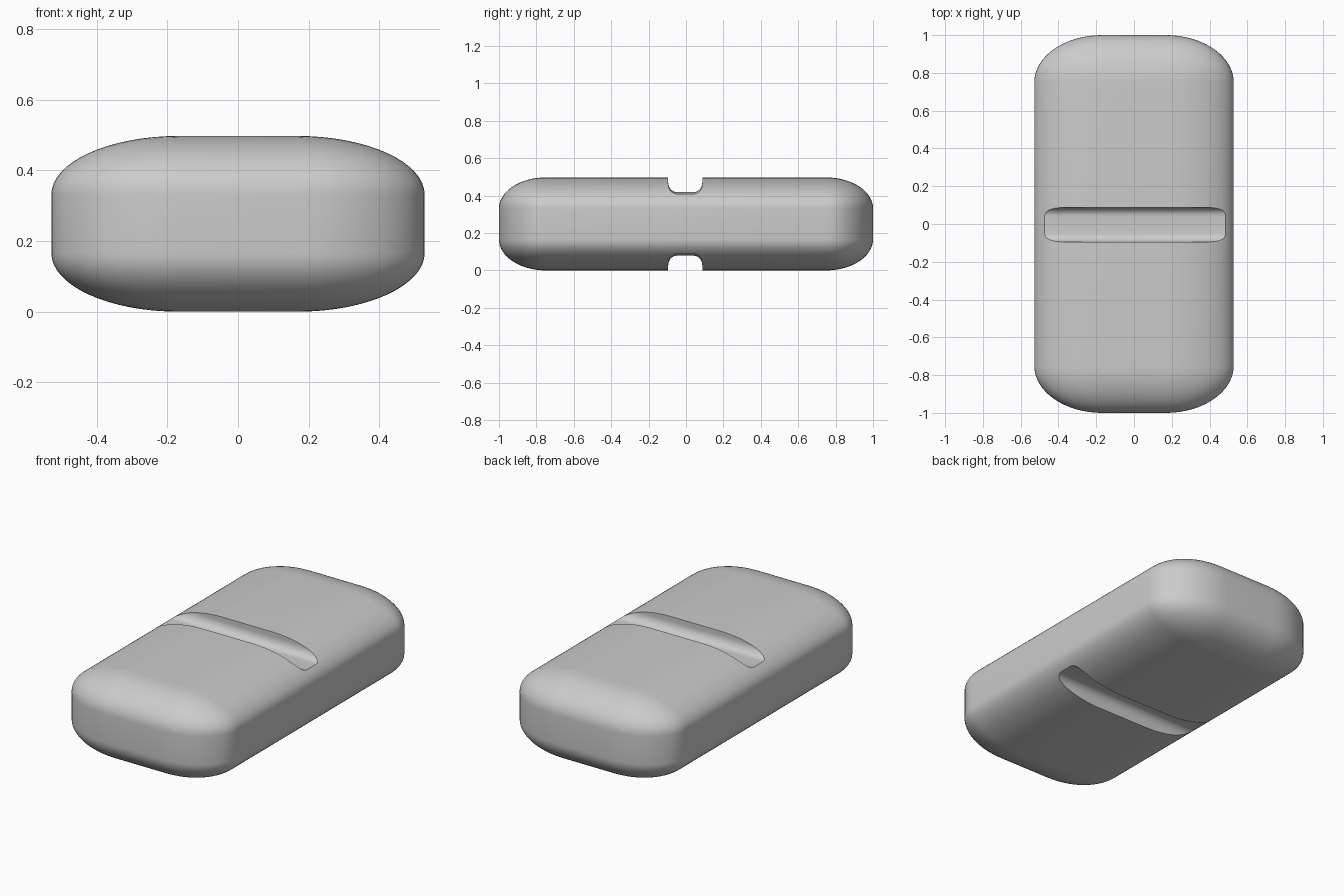
import bpy, bmesh
from math import sin, cos, pi, radians

if "Cube" in bpy.data.objects:
    bpy.data.objects.remove(bpy.data.objects["Cube"])

HEIGHT = 0.497
ROUND = (0.36, 0.25, 0.166)   # elliptical rounding along x, y, z
SIZE = (1.056, 2.0, HEIGHT)


def new_object(name, bm):
    bmesh.ops.recalc_face_normals(bm, faces=bm.faces[:])
    mesh = bpy.data.meshes.new(name)
    bm.to_mesh(mesh)
    bm.free()
    obj = bpy.data.objects.new(name, mesh)
    bpy.context.collection.objects.link(obj)
    return obj


# Body: box with unit-radius bevel, squashed so the rounding becomes elliptical
bm = bmesh.new()
bmesh.ops.create_cube(bm, size=1)
bmesh.ops.scale(bm, vec=[s / r for s, r in zip(SIZE, ROUND)], verts=bm.verts)
bmesh.ops.bevel(bm, geom=bm.edges[:], offset=1, offset_type='OFFSET',
                segments=16, profile=0.5, affect='EDGES', clamp_overlap=False)
bmesh.ops.scale(bm, vec=ROUND, verts=bm.verts)
bmesh.ops.translate(bm, vec=(0, 0, HEIGHT / 2), verts=bm.verts)
body = new_object("tablet_body", bm)


# Score-line cutter: round-bottomed channel along x, slightly tilted floor
def groove_cutter(name, flip):
    half, r_y, r_z, depth, centre = 0.091, 0.045, 0.052, 0.083, -0.004
    n = 8
    corner = [(half - r_y + r_y * cos(a), -depth + r_z - r_z * sin(a))
              for a in (pi / 2 * i / n for i in range(n + 1))]
    profile = [(half, 0.2)] + corner
    profile += [(-y, z) for y, z in reversed(profile)]
    bm = bmesh.new()
    rings = []
    for x in (-0.8, 0.8):
        ring = []
        for y, z in profile:
            z -= 0.01 * x
            ring.append(bm.verts.new((x, y + centre, -z if flip else HEIGHT + z)))
        rings.append(ring)
    a, b = rings
    for i in range(len(a)):
        j = (i + 1) % len(a)
        bm.faces.new((a[i], a[j], b[j], b[i]))
    bm.faces.new(a)
    bm.faces.new(b)
    obj = new_object(name, bm)
    obj.hide_render = True
    return obj


# Cut the top and bottom score lines
bpy.context.view_layer.objects.active = body
body.select_set(True)
for name, flip in (("top_groove_cutter", False), ("bottom_groove_cutter", True)):
    cutter = groove_cutter(name, flip)
    mod = body.modifiers.new(name, 'BOOLEAN')
    mod.operation = 'DIFFERENCE'
    mod.solver = 'EXACT'
    mod.object = cutter
    bpy.ops.object.modifier_apply(modifier=mod.name)
    bpy.data.objects.remove(cutter)

bpy.ops.object.shade_smooth_by_angle(angle=radians(30))
